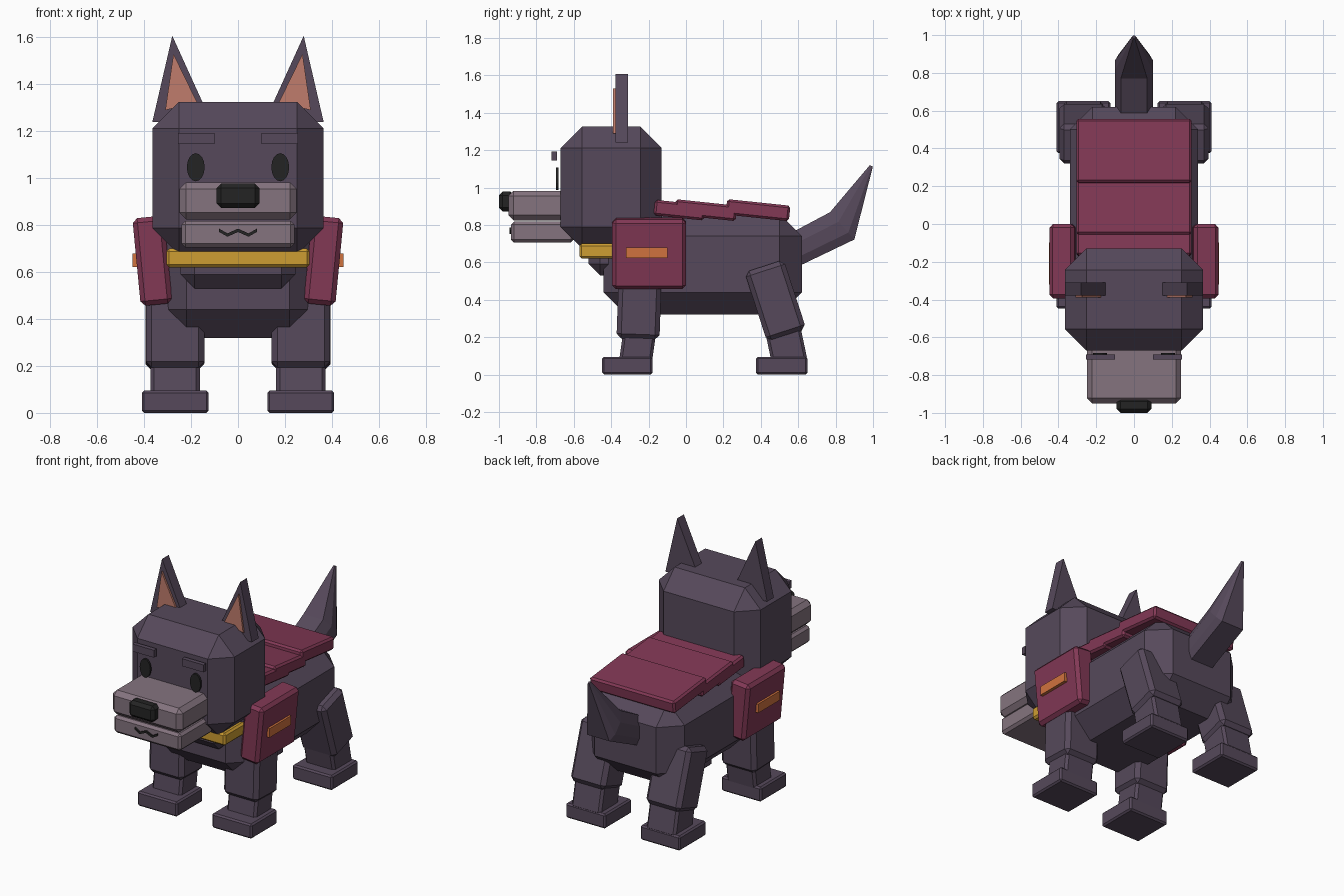
import bpy, bmesh, math
from mathutils import Matrix, Euler

if "Cube" in bpy.data.objects:
    bpy.data.objects.remove(bpy.data.objects["Cube"])


def material(name, rgb):
    # sRGB 0-255 to linear
    lin = [((c / 255 + 0.055) / 1.055) ** 2.4 for c in rgb]
    m = bpy.data.materials.new(name)
    m.diffuse_color = (*lin, 1)
    m.use_nodes = True
    m.node_tree.nodes["Principled BSDF"].inputs["Base Color"].default_value = m.diffuse_color
    return m


FUR = material("dark_purple_fur", (86, 73, 91))
SNOUT = material("mauve_snout", (133, 116, 127))
CLOTH = material("maroon_cloth", (130, 56, 85))
GOLD = material("gold_collar", (206, 158, 50))
ORANGE = material("orange_badge", (208, 114, 62))
PINK = material("pink_inner_ear", (192, 124, 108))
BLACK = material("soft_black", (36, 36, 36))


def finish(name, bm, mat):
    bmesh.ops.recalc_face_normals(bm, faces=bm.faces)
    me = bpy.data.meshes.new(name)
    bm.to_mesh(me)
    bm.free()
    me.materials.append(mat)
    ob = bpy.data.objects.new(name, me)
    bpy.context.collection.objects.link(ob)
    return ob


def block(name, center, size, bevel, mat, rx=0, ry=0):
    """Chamfered box, rotated about x and y in degrees."""
    bm = bmesh.new()
    bmesh.ops.create_cube(bm, size=1, matrix=Matrix.Diagonal((*size, 1)))
    if bevel:
        bmesh.ops.bevel(bm, geom=bm.edges[:], offset=bevel, segments=1,
                        affect='EDGES', profile=0.5)
    rot = Euler((math.radians(rx), math.radians(ry), 0)).to_matrix().to_4x4()
    bm.transform(Matrix.Translation(center) @ rot)
    return finish(name, bm, mat)


def span(name, x, y, z, bevel, mat):
    """Chamfered box given by its limits on each axis."""
    return block(name, [sum(a) / 2 for a in (x, y, z)],
                 [abs(a[1] - a[0]) for a in (x, y, z)], bevel, mat)


def prism(name, pts, y0, y1, mat):
    """Profile in x, z extruded along y."""
    bm = bmesh.new()
    f = bm.faces.new([bm.verts.new((x, y0, z)) for x, z in pts])
    r = bmesh.ops.extrude_face_region(bm, geom=[f])
    for v in r["geom"]:
        if isinstance(v, bmesh.types.BMVert):
            v.co.y = y1
    return finish(name, bm, mat)


# Body, neck, collar and head
span("body", (-.34, .34), (-.44, .62), (.32, .86), .12, FUR)
span("neck", (-.245, .245), (-.52, -.15), (.53, .85), .06, FUR)
span("collar", (-.305, .305), (-.57, -.15), (.62, .70), .012, GOLD)
span("head", (-.365, .365), (-.67, -.13), (.675, 1.325), .113, FUR)

# Muzzle
span("upper_snout", (-.25, .25), (-.95, -.60), (.825, .982), .028, SNOUT)
span("lower_jaw", (-.24, .24), (-.935, -.60), (.705, .818), .016, SNOUT)
span("nose", (-.092, .092), (-1.0, -.92), (.873, .978), .02, BLACK)
line = [(-.08, .778), (-.045, .758), (0, .778), (.045, .758), (.08, .778)]
prism("mouth", [(x, z + .007) for x, z in line] +
      [(x, z - .007) for x, z in reversed(line)], -.944, -.933, BLACK)

# Back cover made of overlapping tilted plates
for i, (y, length) in enumerate([(-.035, .27), (.105, .33), (.385, .34)]):
    block(f"back_plate_{i + 1}", (0, y, .879), (.61, length, .083), .012,
          CLOTH, rx=-6)

# Tail: bent root and tapered tip, six-sided rings
bm = bmesh.new()
rings = []
for top, bottom, w in [((.52, .735), (.52, .54), 1), ((.77, .868), (.90, .722), 1),
                       ((.983, 1.12), (.999, 1.112), .06)]:
    ring = []
    for x, t in [(-.07, 0), (.07, 0), (.1, .35), (.1, .75),
                 (.08, 1), (-.08, 1), (-.1, .75), (-.1, .35)]:
        ring.append(bm.verts.new((x * w, top[0] + (bottom[0] - top[0]) * t,
                                  top[1] + (bottom[1] - top[1]) * t)))
    rings.append(ring)
for a, b in zip(rings, rings[1:]):
    for i in range(8):
        j = (i + 1) % 8
        bm.faces.new((a[i], a[j], b[j], b[i]))
bm.faces.new(rings[0])
bm.faces.new(rings[-1])
finish("tail", bm, FUR)

# Paired parts
for s, side in ((-1, "left"), (1, "right")):
    # Ears
    prism(f"ear_{side}", [(s * .365, 1.24), (s * .28, 1.607), (s * .113, 1.24)],
          -.378, -.31, FUR)
    inner = prism(f"inner_ear_{side}",
                  [(s * .31, 1.29), (s * .275, 1.53), (s * .175, 1.325)],
                  -.39, -.376, PINK)
    # Eyes and brows
    eye = [(s * .18 + .038 * math.cos(a), 1.047 + .06 * math.sin(a))
           for a in (k * math.tau / 16 for k in range(16))]
    prism(f"eye_{side}", eye, -.695, -.683, BLACK)
    span(f"brow_{side}", (s * .10, s * .255), (-.718, -.69), (1.145, 1.193), 0, FUR)

    # Side bags with badges
    block(f"side_bag_{side}", (s * .365, -.197, .648), (.135, .395, .375), .02,
          CLOTH, ry=s * 5.5)
    span(f"badge_{side}", (s * .41, s * .45), (-.32, -.098), (.622, .68), 0, ORANGE)

    # Front leg
    block(f"front_upper_leg_{side}", (s * .268, -.25, .385), (.25, .23, .39), .025,
          FUR, rx=-2)
    block(f"front_lower_leg_{side}", (s * .268, -.26, .14), (.21, .175, .17), .015,
          FUR, rx=-8)
    span(f"front_foot_{side}", (s * .125, s * .41), (-.448, -.18), (0, .095), .01, FUR)

    # Rear leg
    block(f"thigh_{side}", (s * .27, .478, .395), (.25, .22, .39), .025, FUR, rx=18)
    block(f"rear_lower_leg_{side}", (s * .268, .537, .15), (.21, .19, .19), .015,
          FUR, rx=12)
    span(f"rear_foot_{side}", (s * .125, s * .41), (.375, .65), (0, .095), .01, FUR)
